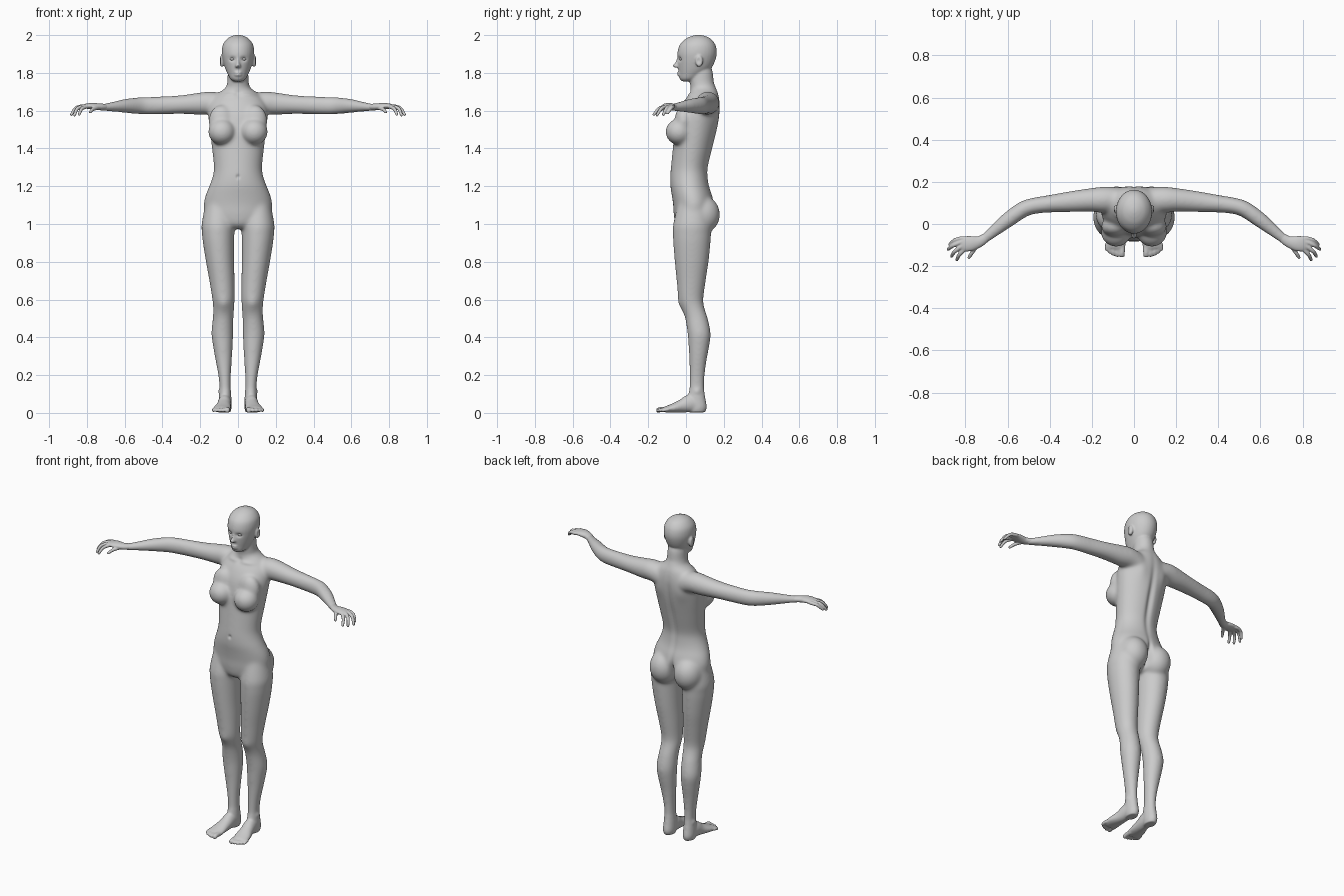
import bpy, bmesh, math
from mathutils import Vector, Matrix

cube = bpy.data.objects.get("Cube")
if cube:
    bpy.data.objects.remove(cube, do_unlink=True)

skin = bpy.data.materials.new("matte grey")
skin.use_nodes = True
skin.diffuse_color = (0.6, 0.6, 0.6, 1)
skin.node_tree.nodes["Principled BSDF"].inputs["Base Color"].default_value = (0.6, 0.6, 0.6, 1)
UP = Vector((0, 0, 1))


def resample(rows, k=5):
    """Catmull-Rom interpolation of section rows."""
    out = []
    for i in range(len(rows) - 1):
        quad = [rows[max(i - 1, 0)], rows[i], rows[i + 1], rows[min(i + 2, len(rows) - 1)]]
        for j in range(k):
            t = j / k
            out.append([0.5 * (2 * b + (c - a) * t + (2 * a - 5 * b + 4 * c - d) * t * t
                               + (3 * b - a - 3 * c + d) * t ** 3) for a, b, c, d in zip(*quad)])
    return out + [list(rows[-1])]


def skin_rings(bm, rings, n=32):
    """Closed loft through rings given as (centre, u, v)."""
    loops = []
    for c, u, v in rings:
        loops.append([bm.verts.new(c + u * math.cos(a) + v * math.sin(a))
                      for a in (math.tau * i / n for i in range(n))])
    faces = [bm.faces.new(loops[0]), bm.faces.new(loops[-1])]
    for lo, hi in zip(loops, loops[1:]):
        for i in range(n):
            j = (i + 1) % n
            faces.append(bm.faces.new((lo[i], lo[j], hi[j], hi[i])))
    bmesh.ops.recalc_face_normals(bm, faces=faces)


def column(bm, rows, side=1):
    """Upright loft, rows: z, centre x, half width, front y, back y."""
    skin_rings(bm, [(Vector((side * cx, (f + b) / 2, z)), Vector((rx, 0, 0)), Vector((0, (b - f) / 2, 0)))
                    for z, cx, rx, f, b in resample(rows)])


def limb(bm, rows, side=1):
    """Loft along a path, rows: x, y, z, half width, half height."""
    rows = resample(rows)
    pts = [Vector((side * r[0], r[1], r[2])) for r in rows]
    rings = []
    for i, (p, r) in enumerate(zip(pts, rows)):
        t = (pts[min(i + 1, len(pts) - 1)] - pts[max(i - 1, 0)]).normalized()
        u = t.cross(UP).normalized()
        rings.append((p, u * r[3], u.cross(t) * r[4]))
    skin_rings(bm, rings)


def ball(bm, c, r):
    bmesh.ops.create_uvsphere(bm, u_segments=32, v_segments=20, radius=1,
                              matrix=Matrix.Translation(c) @ Matrix.Diagonal((*r, 1)))


def fuse(bm, name, voxel):
    """Merge overlapping parts into one surface, returned as object and bmesh."""
    me = bpy.data.meshes.new(name)
    bm.to_mesh(me)
    bm.free()
    ob = bpy.data.objects.new(name, me)
    bpy.context.collection.objects.link(ob)
    mod = ob.modifiers.new("fuse", 'REMESH')
    mod.mode = 'VOXEL'
    mod.voxel_size = voxel
    dg = bpy.context.evaluated_depsgraph_get()
    ob.data = bpy.data.meshes.new_from_object(ob.evaluated_get(dg))
    ob.modifiers.clear()
    ob.data.name = name
    out = bmesh.new()
    out.from_mesh(ob.data)
    return ob, out


def relax(bm, verts, times):
    for _ in range(times):
        bmesh.ops.smooth_vert(bm, verts=verts, factor=0.5, use_axis_x=True, use_axis_y=True, use_axis_z=True)


def push(bm, c, r, offset):
    """Soft sculpting dab: move points near c by offset."""
    off = Vector(offset)
    for v in bm.verts:
        d = sum(((a - b) / s) ** 2 for a, b, s in zip(v.co, c, r))
        if d < 6:
            v.co += off * math.exp(-d)


def finish(ob, bm):
    bm.to_mesh(ob.data)
    bm.free()
    ob.data.materials.clear()
    ob.data.materials.append(skin)
    ob.data.polygons.foreach_set("use_smooth", [True] * len(ob.data.polygons))
    ob.data.update()


# Torso and neck
body = bmesh.new()
column(body, [(.975, 0, .05, -.03, .07), (1, 0, .12, -.055, .105), (1.05, 0, .172, -.065, .135),
              (1.1, 0, .182, -.068, .148), (1.15, 0, .173, -.075, .14), (1.2, 0, .153, -.083, .124),
              (1.25, 0, .135, -.084, .117), (1.3, 0, .128, -.08, .118), (1.4, 0, .138, -.07, .142),
              (1.5, 0, .15, -.06, .166), (1.58, 0, .158, -.045, .178), (1.64, 0, .148, -.018, .18),
              (1.69, 0, .108, .016, .172), (1.72, 0, .068, .024, .16), (1.75, 0, .057, .02, .148),
              (1.8, 0, .054, .02, .142), (1.84, 0, .05, .03, .13)])
# Head, nose and lips
column(body, [(1.755, 0, .024, -.022, .03), (1.77, 0, .042, -.034, .07), (1.8, 0, .058, -.038, .11),
              (1.83, 0, .07, -.042, .138), (1.87, 0, .081, -.045, .156), (1.91, 0, .086, -.045, .163),
              (1.95, 0, .08, -.032, .155), (1.98, 0, .058, -.002, .132), (1.995, 0, .032, .03, .102),
              (2.001, 0, .01, .055, .075)])
column(body, [(1.885, 0, .007, -.045, .0), (1.855, 0, .01, -.058, .0), (1.838, 0, .016, -.072, .0),
              (1.828, 0, .014, -.06, .0)])
for z in (1.801, 1.789):
    ball(body, (0, -.034, z), (.021, .013, .007))

for s in (1, -1):
    # Chest and hips
    ball(body, (s * .085, -.036, 1.488), (.073, .073, .07))
    ball(body, (s * .088, -.012, 1.545), (.068, .048, .085))
    ball(body, (s * .083, .09, 1.05), (.085, .09, .1))
    # Leg
    column(body, [(1.12, .1, .07, -.04, .12), (1, .105, .088, -.068, .135), (.95, .105, .086, -.07, .133),
                  (.9, .103, .083, -.068, .13), (.8, .095, .075, -.06, .12), (.7, .085, .067, -.05, .105),
                  (.6, .077, .059, -.04, .092), (.55, .076, .056, -.022, .1), (.5, .079, .055, -.005, .116),
                  (.42, .083, .058, .008, .131), (.35, .08, .052, .013, .123), (.28, .076, .044, .017, .11),
                  (.2, .071, .034, .018, .1), (.13, .068, .03, .017, .097), (.08, .068, .033, .01, .102),
                  (.03, .068, .034, .01, .11), (.003, .068, .028, .02, .1)], s)
    # Foot and toes
    limb(body, [(.068, .085, .034, .03, .033), (.07, .03, .05, .035, .049), (.075, -.02, .037, .038, .036),
                (.083, -.07, .025, .046, .024), (.088, -.115, .017, .046, .015)], s)
    for x, tip, r in ((.055, -.158, .014), (.077, -.157, .01), (.096, -.151, .01),
                      (.113, -.141, .009), (.128, -.128, .009)):
        limb(body, [(x, -.09, .018, r, r), (x + .002, tip + .022, .017, r, r),
                    (x + .002, tip + .006, .012, r, r * .9), (x + .002, tip, .011, r * .5, r * .5)], s)
    # Arm
    limb(body, [(.06, .115, 1.63, .055, .058), (.14, .115, 1.64, .062, .061), (.2, .114, 1.637, .057, .059),
                (.3, .106, 1.632, .05, .05), (.4, .096, 1.628, .042, .048), (.48, .085, 1.626, .039, .047),
                (.53, .067, 1.626, .039, .045), (.6, .018, 1.625, .037, .037), (.66, -.03, 1.621, .03, .027),
                (.705, -.066, 1.618, .025, .021), (.735, -.085, 1.619, .024, .019)], s)
    # Ear
    ball(body, (s * .086, .07, 1.862), (.013, .02, .032))

ob, bm = fuse(body, "body", .005)
relax(bm, [v for v in bm.verts if .12 < v.co.z < 1.73], 24)
relax(bm, [v for v in bm.verts if .09 < v.co.z < 1.765], 6)
relax(bm, bm.verts[:], 3)
# Navel, spine groove, throat notch, buttock cleft
push(bm, (0, -.085, 1.25), (.008, .03, .01), (0, .009, 0))
push(bm, (0, .15, 1.4), (.018, .08, .2), (0, -.013, 0))
push(bm, (0, .16, 1.04), (.012, .09, .07), (0, -.03, 0))
push(bm, (0, .0, 1.69), (.018, .03, .016), (0, .008, 0))
for s in (1, -1):
    # Eye socket, ear hollow, collar bone, shoulder blade, kneecap, ankle
    push(bm, (s * .03, -.038, 1.873), (.017, .02, .011), (0, .011, 0))
    push(bm, (s * .1, .066, 1.864), (.008, .01, .015), (-s * .008, 0, 0))
    push(bm, (s * .07, .01, 1.685), (.05, .03, .01), (0, -.006, .002))
    push(bm, (s * .085, .17, 1.57), (.04, .04, .06), (0, .008, 0))
    push(bm, (s * .076, -.03, .575), (.03, .03, .035), (0, -.006, 0))
    push(bm, (s * .1, .06, .115), (.01, .02, .016), (s * .006, 0, 0))
relax(bm, bm.verts[:], 1)
finish(ob, bm)

# Eyes
for s, side in ((1, "left"), (-1, "right")):
    bm = bmesh.new()
    ball(bm, (s * .03, -.022, 1.873), (.014, .0125, .008))
    eye = bpy.data.objects.new(side + "_eye", bpy.data.meshes.new(side + "_eye"))
    bpy.context.collection.objects.link(eye)
    finish(eye, bm)

# Hands with palm, fingers and thumb
FINGERS = [((.812, -.068, 1.622), (.85, -.077, 1.615), (.878, -.1, 1.583)),
           ((.815, -.085, 1.624), (.857, -.102, 1.615), (.886, -.123, 1.574)),
           ((.812, -.102, 1.624), (.85, -.13, 1.611), (.868, -.157, 1.571)),
           ((.8, -.116, 1.622), (.828, -.145, 1.609), (.843, -.174, 1.575)),
           ((.745, -.1, 1.615), (.768, -.135, 1.607), (.786, -.164, 1.59))]
for s, side in ((1, "left"), (-1, "right")):
    hand = bmesh.new()
    limb(hand, [(.69, -.054, 1.619, .02, .016), (.73, -.082, 1.62, .026, .018),
                (.77, -.092, 1.624, .035, .017), (.8, -.094, 1.624, .036, .014),
                (.82, -.094, 1.622, .03, .01)], s)
    for root, mid, tip in FINGERS:
        start = Vector(root).lerp(Vector((.77, -.092, 1.62)), .4)
        near_tip = Vector(mid).lerp(Vector(tip), .85)
        limb(hand, [(*start, .01, .01), (*root, .0105, .0105), (*mid, .0095, .0095),
                    (*near_tip, .0075, .0075), (*tip, .004, .004)], s)
    ob, bm = fuse(hand, side + "_hand", .0028)
    relax(bm, bm.verts[:], 5)
    finish(ob, bm)
